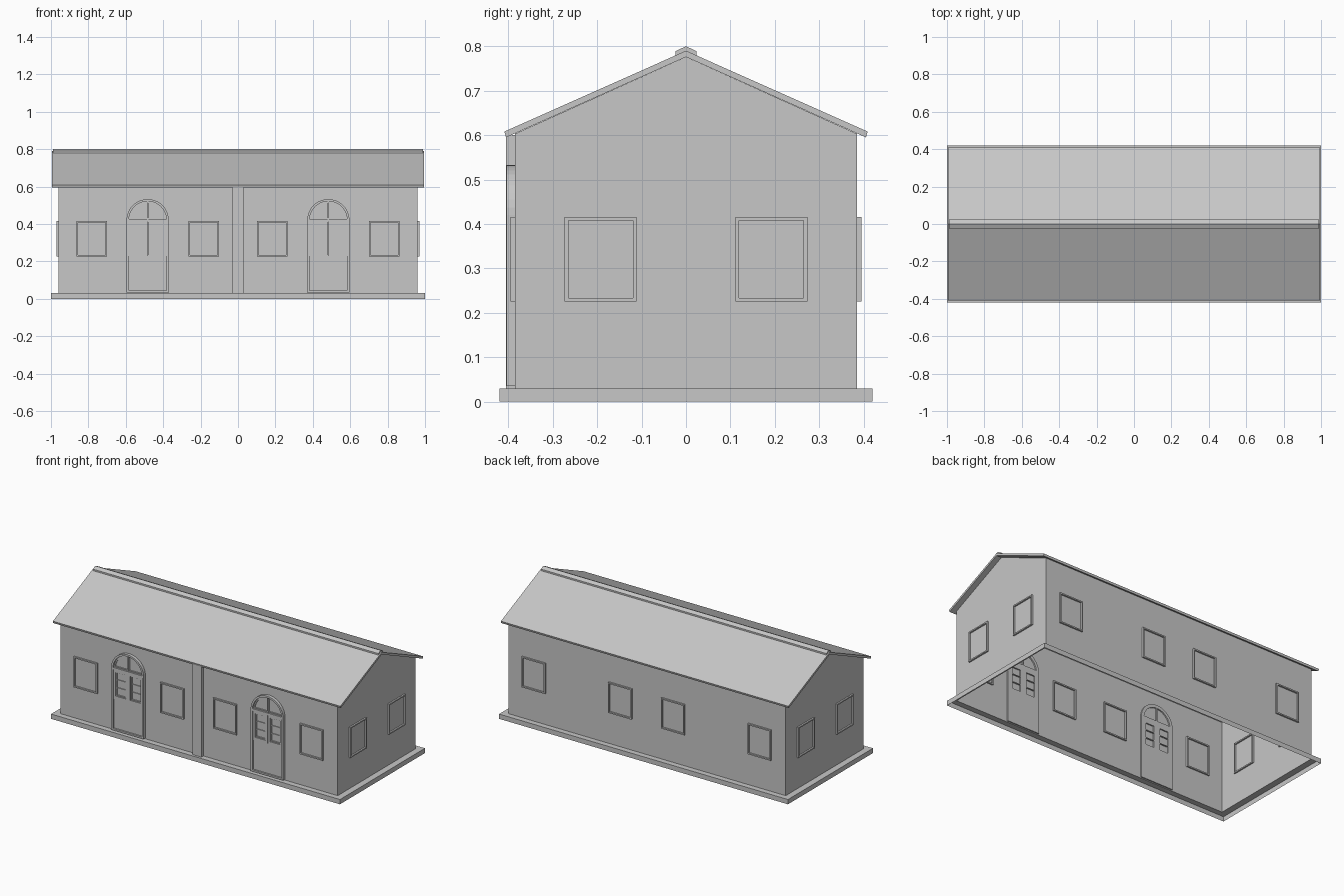
import bpy, bmesh, math
from mathutils import Matrix

cube = bpy.data.objects.get("Cube")
if cube:
    bpy.data.objects.remove(cube, do_unlink=True)

# One plain grey for the whole building
grey = bpy.data.materials.new("plain grey")
grey.use_nodes = True
COLOUR = (0.57, 0.57, 0.57, 1)
grey.diffuse_color = COLOUR
grey.node_tree.nodes["Principled BSDF"].inputs["Base Color"].default_value = COLOUR

FRONT, RIGHT, BACK, LEFT = 0, 90, 180, 270
HALF_X, HALF_Y = 0.96, 0.385
FLOOR = 0.03


def finish(bm, name, angle=0):
    bmesh.ops.recalc_face_normals(bm, faces=bm.faces)
    bm.transform(Matrix.Rotation(math.radians(angle), 4, "Z"))
    mesh = bpy.data.meshes.new(name)
    bm.to_mesh(mesh)
    bm.free()
    mesh.materials.append(grey)
    ob = bpy.data.objects.new(name, mesh)
    bpy.context.collection.objects.link(ob)
    return ob


def rect(u0, u1, z0, z1):
    return [(u0, z0), (u1, z0), (u1, z1), (u0, z1)]


def panel(name, outer, near, far, inner=None, angle=FRONT):
    """Outline on a wall, solid or with an opening, between two depths."""
    bm = bmesh.new()
    ring = lambda pts, d: [bm.verts.new((u, -d, z)) for u, z in pts]
    a, b = ring(outer, near), ring(outer, far)
    loops = [a, b]
    if inner:
        loops = [a, b, ring(inner, far), ring(inner, near), a]
    else:
        bm.faces.new(a)
        bm.faces.new(b)
    for p, q in zip(loops, loops[1:]):
        for i in range(len(p)):
            j = (i + 1) % len(p)
            bm.faces.new((p[i], p[j], q[j], q[i]))
    return finish(bm, name, angle)


def bordered(name, u0, u1, z0, z1, width, near, far, angle=FRONT):
    inner = rect(u0 + width, u1 - width, z0 + width, z1 - width)
    return panel(name, rect(u0, u1, z0, z1), near, far, inner, angle)


# Base: open shell with skirt and top ledge
bm = bmesh.new()
loops = []
for hx, hy, z in ((1, 0.42, 0), (1, 0.42, FLOOR), (HALF_X, HALF_Y, FLOOR)):
    loops.append([bm.verts.new((x, y, z)) for x, y in rect(-hx, hx, -hy, hy)])
for p, q in zip(loops, loops[1:]):
    for i in range(4):
        j = (i + 1) % 4
        bm.faces.new((p[i], p[j], q[j], q[i]))
finish(bm, "base")

# Walls: thin shell with pointed gables
EAVE, PEAK = 0.603, 0.776
bm = bmesh.new()
ends = []
gable = [(-HALF_Y, FLOOR), (HALF_Y, FLOOR), (HALF_Y, EAVE), (0, PEAK), (-HALF_Y, EAVE)]
for x in (-HALF_X, HALF_X):
    ends.append([bm.verts.new((x, y, z)) for y, z in gable])
    bm.faces.new(ends[-1])
a, b = ends
for i, j in ((1, 2), (4, 0)):
    bm.faces.new((a[i], a[j], b[j], b[i]))
finish(bm, "walls")

# Roof and ridge cap: chevron profiles run along the length
ROOF = [(-0.405, 0.595), (-0.409, 0.608), (0, 0.79), (0.409, 0.608), (0.405, 0.595), (0, PEAK)]
CAP = [(-0.024, 0.778), (-0.024, 0.789), (0, 0.8), (0.024, 0.789), (0.024, 0.778), (0, 0.788)]
panel("roof", ROOF, -0.995, 0.995, angle=RIGHT)
panel("ridge_cap", CAP, -0.988, 0.988, angle=RIGHT)

# Centre pilaster
panel("pilaster", rect(-0.03, 0.03, FLOOR, 0.6), HALF_Y, 0.405)


# Windows: frames straddling the walls, with a slim inner sash
def window(centre, depth, angle, name):
    u0, u1 = centre - 0.081, centre + 0.081
    bordered(name + "_frame", u0, u1, 0.225, 0.416, 0.008, depth - 0.009, depth + 0.01, angle)


for angle, side in ((FRONT, "front"), (BACK, "back")):
    for u in (-0.782, -0.183, 0.183, 0.782):
        window(u, HALF_Y, angle, side + "_window")
for angle, side in ((RIGHT, "right"), (LEFT, "left")):
    for u in (-0.192, 0.192):
        window(u, HALF_X, angle, side + "_window")


def arch(centre, radius, spring, bottom, steps=20):
    pts = [(centre - radius, bottom), (centre + radius, bottom)]
    for i in range(steps + 1):
        t = math.pi * i / steps
        pts.append((centre + radius * math.cos(t), spring + radius * math.sin(t)))
    return pts


# Arched double doors
SPRING, RADIUS, BORDER = 0.42, 0.113, 0.012
BACK_D, FACE_D = HALF_Y - 0.008, HALF_Y + 0.012
for c in (-0.483, 0.483):
    inside = RADIUS - BORDER
    panel("door_frame", arch(c, RADIUS, SPRING, 0.035), BACK_D, 0.404,
          arch(c, inside, SPRING, 0.045))
    panel("door_transom", rect(c - inside, c + inside, 0.412, 0.426), BACK_D, 0.401)
    panel("fanlight_bar", rect(c - 0.004, c + 0.004, 0.426, SPRING + inside), BACK_D, FACE_D)
    panel("fanlight_trim", arch(c, inside, SPRING, 0.426), BACK_D, HALF_Y + 0.006,
          arch(c, inside - 0.007, SPRING, 0.432))
    for s in (-1, 1):
        u0, u1 = sorted((c + s * 0.001, c + s * inside))
        bordered("door_upper", u0, u1, 0.235, 0.412, 0.014, BACK_D, FACE_D)
        bordered("door_glass_trim", u0 + 0.014, u1 - 0.014, 0.249, 0.398, 0.006,
                 BACK_D, HALF_Y + 0.006)
        panel("door_lower", rect(u0, u1, 0.045, 0.228), BACK_D, HALF_Y + 0.008)
        for k in (1, 2):
            z = 0.249 + 0.149 * k / 3
            panel("glazing_bar", rect(u0 + 0.02, u1 - 0.02, z - 0.002, z + 0.002),
                  BACK_D, HALF_Y + 0.005)
    panel("door_rail", rect(c - inside, c + inside, 0.228, 0.235), BACK_D, FACE_D)
